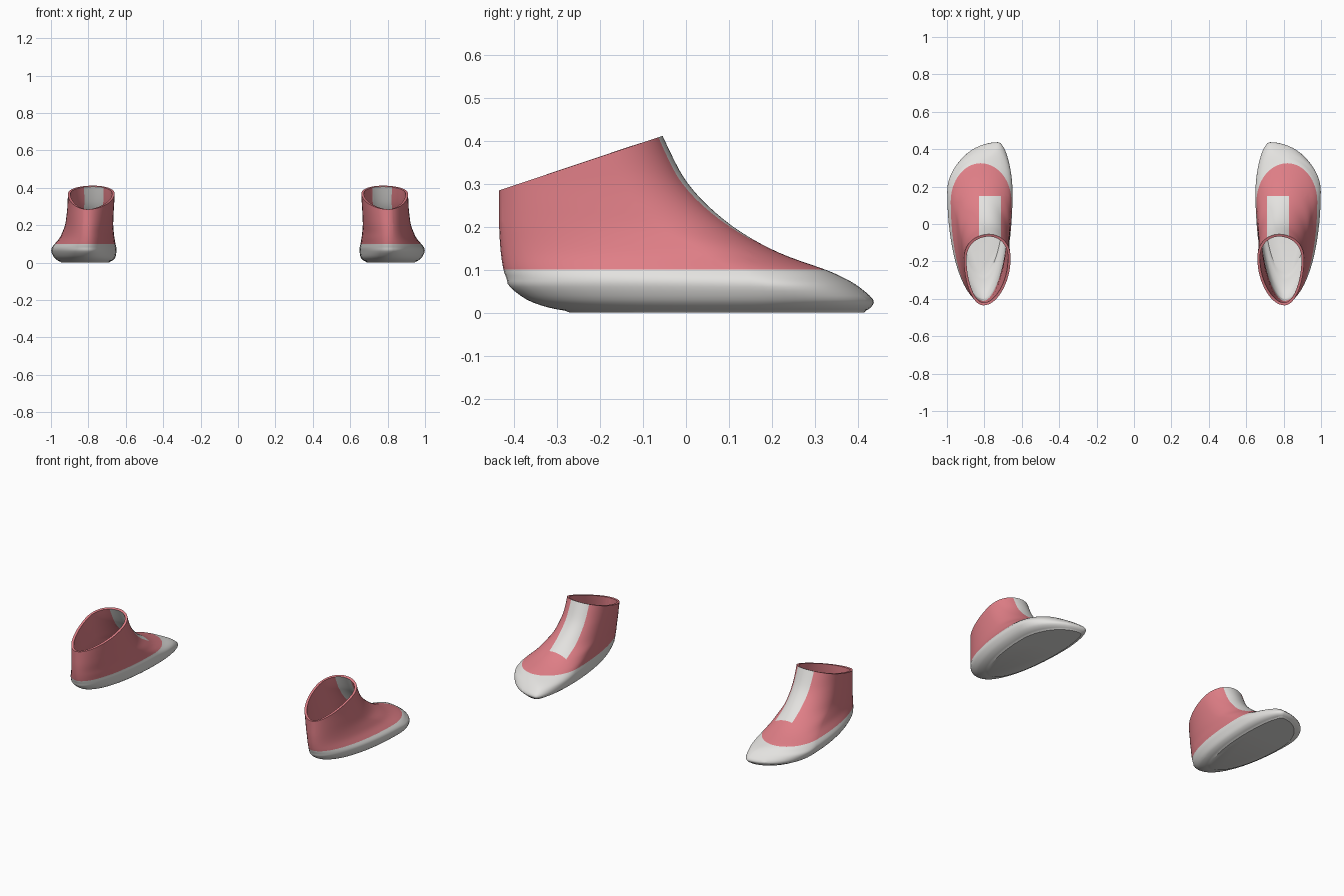
import bpy, bmesh, math
from mathutils import Vector

if "Cube" in bpy.data.objects:
    bpy.data.objects.remove(bpy.data.objects["Cube"])

def material(name, rgb):
    m = bpy.data.materials.new(name)
    m.diffuse_color = (*rgb, 1)
    m.use_nodes = True
    m.node_tree.nodes["Principled BSDF"].inputs["Base Color"].default_value = m.diffuse_color
    return m

WHITE = material("off white", (0.77, 0.76, 0.74))
PINK = material("dusty pink", (0.74, 0.21, 0.24))

# Horizontal slices: z, heel y, toe y, inner x, outer x, toe tip x, y of widest point
SLICES = [
    (0.003, -0.27, 0.415, 0.69, 0.945, 0.74, 0.15),
    (0.012, -0.32, 0.430, 0.67, 0.965, 0.73, 0.17),
    (0.03, -0.37, 0.436, 0.655, 0.985, 0.73, 0.18),
    (0.06, -0.41, 0.403, 0.650, 0.998, 0.74, 0.18),
    (0.08, -0.418, 0.37, 0.650, 0.995, 0.77, 0.15),
    (0.10, -0.425, 0.325, 0.655, 0.980, 0.82, 0.12),
    (0.13, -0.43, 0.24, 0.660, 0.955, 0.81, 0.05),
    (0.16, -0.433, 0.175, 0.664, 0.940, 0.80, 0.0),
    (0.20, -0.435, 0.11, 0.667, 0.925, 0.79, -0.08),
    (0.25, -0.435, 0.05, 0.666, 0.917, 0.78, -0.13),
    (0.30, -0.435, 0.005, 0.663, 0.912, 0.775, -0.16),
    (0.35, -0.435, -0.025, 0.660, 0.910, 0.775, -0.18),
    (0.43, -0.435, -0.063, 0.658, 0.908, 0.775, -0.19),
]
SEGMENTS, STEPS = 64, 3
HEEL_X = 0.805
STRIP_X, STRIP_HALF, STRIP_END = 0.77, 0.058, 0.15

def smooth_slices():
    """Catmull-Rom interpolation between the slices."""
    n = len(SLICES)
    for i in range(n - 1):
        quads = zip(SLICES[max(i - 1, 0)], SLICES[i], SLICES[i + 1], SLICES[min(i + 2, n - 1)])
        quads = list(quads)
        for k in range(STEPS):
            t = k / STEPS
            yield [b + 0.5 * t * (c - a + t * (2*a - 5*b + 4*c - d + t * (3*(b - c) + d - a)))
                   for a, b, c, d in quads]
    yield SLICES[-1]

def outline(s):
    """Egg-shaped ring made from four elliptical quarters."""
    z, heel, toe, inner, outer, tip, mid = s
    for i in range(SEGMENTS):
        a = 2 * math.pi * i / SEGMENTS
        c, sn = math.cos(a), math.sin(a)
        centre = tip if sn > 0 else HEEL_X
        x = centre + c * ((outer - centre) if c > 0 else (centre - inner))
        y = mid + sn * ((toe - mid) if sn > 0 else (mid - heel))
        yield Vector((x, y, z))

def cut(bm, point, normal, clear=False):
    bmesh.ops.bisect_plane(bm, geom=bm.verts[:] + bm.edges[:] + bm.faces[:], dist=1e-5,
                           plane_co=point, plane_no=normal, clear_outer=clear)

def make_shoe(name, side):
    bm = bmesh.new()
    rings = [[bm.verts.new(p) for p in outline(s)] for s in smooth_slices()]
    for low, high in zip(rings, rings[1:]):
        for i in range(SEGMENTS):
            j = (i + 1) % SEGMENTS
            bm.faces.new((low[i], low[j], high[j], high[i]))
    bm.faces.new(rings[0][::-1])

    # Sloping ankle opening
    cut(bm, (0, -0.435, 0.285), (0, -0.333, 1), clear=True)
    # Clean colour borders around the instep strip
    for dx in (-STRIP_HALF, STRIP_HALF):
        cut(bm, (STRIP_X + dx, 0, 0), (1, 0, 0))
    cut(bm, (0, STRIP_END, 0), (0, 1, 0))

    # White sole, toe and instep strip; pink upper
    for f in bm.faces:
        c = f.calc_center_median()
        strip = abs(c.x - STRIP_X) < STRIP_HALF and -0.2 < c.y < STRIP_END
        f.material_index = 0 if c.z < 0.1 or strip else 1
        f.smooth = True

    # Rest on the ground; mirror for the other foot
    for v in bm.verts:
        v.co.x *= side
        if v.co.z < 0.0031:
            v.co.z = 0
    if side < 0:
        bmesh.ops.reverse_faces(bm, faces=bm.faces[:])

    mesh = bpy.data.meshes.new(name)
    bm.to_mesh(mesh)
    bm.free()
    mesh.materials.append(WHITE)
    mesh.materials.append(PINK)
    ob = bpy.data.objects.new(name, mesh)
    bpy.context.collection.objects.link(ob)

    # Wall thickness with a pink rim
    mod = ob.modifiers.new("wall", 'SOLIDIFY')
    mod.thickness = 0.014
    mod.offset = -1
    mod.material_offset_rim = 1
    bpy.ops.object.select_all(action='DESELECT')
    bpy.context.view_layer.objects.active = ob
    ob.select_set(True)
    bpy.ops.object.modifier_apply(modifier=mod.name)
    bpy.ops.object.shade_smooth_by_angle(angle=math.radians(40))

make_shoe("right_shoe", 1)
make_shoe("left_shoe", -1)
